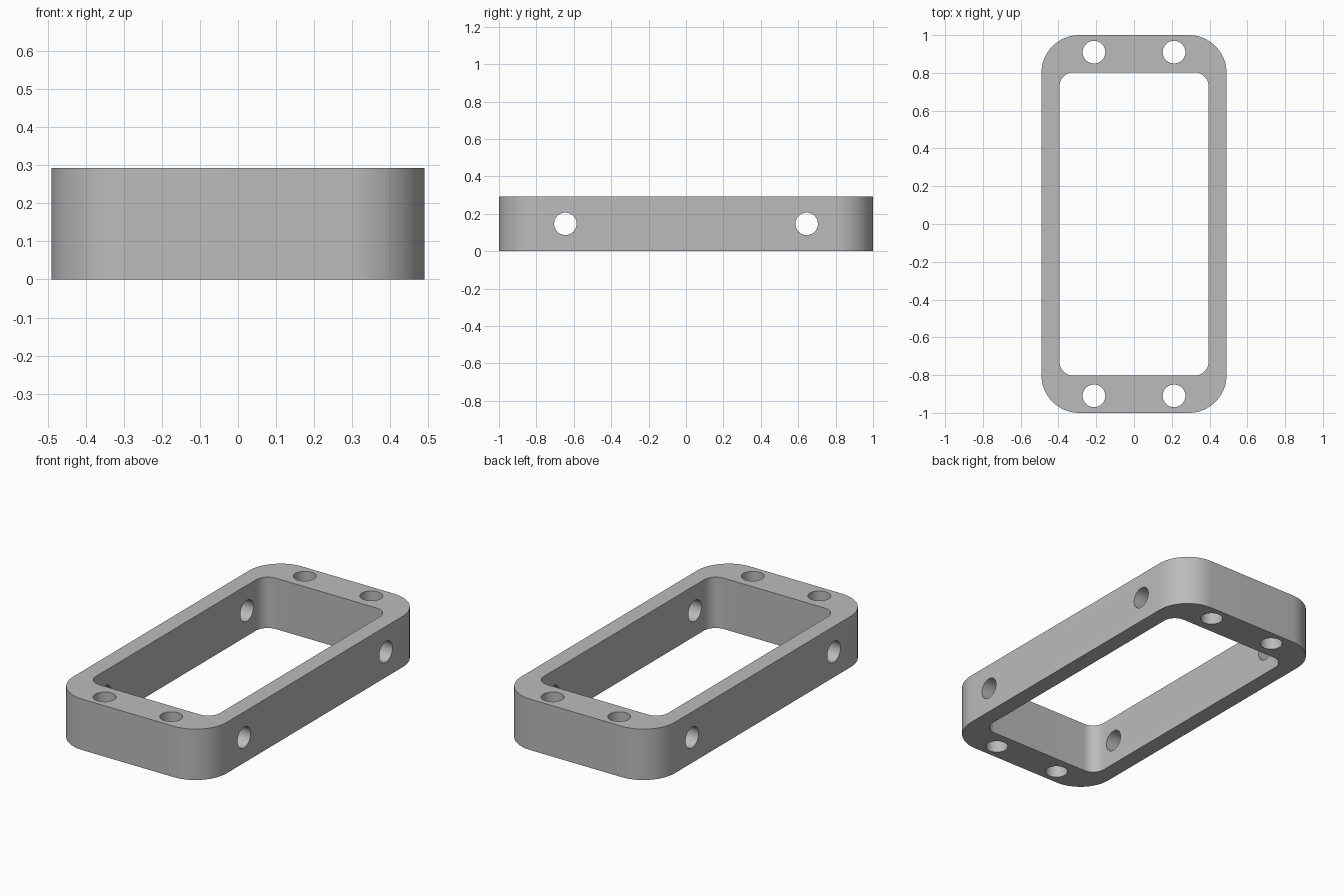
import bpy
import math

HEIGHT = 0.293

cube = bpy.data.objects.get("Cube")
if cube:
    bpy.data.objects.remove(cube, do_unlink=True)

grey = bpy.data.materials.new("light grey")
grey.use_nodes = True
colour = (0.5, 0.5, 0.5, 1)
grey.diffuse_color = colour
grey.node_tree.nodes["Principled BSDF"].inputs["Base Color"].default_value = colour


def rounded_block(name, hx, hy, radius, z0, z1, steps=16):
    """Upright prism with a rounded rectangle outline."""
    outline = []
    for quarter, (sx, sy) in enumerate([(1, 1), (-1, 1), (-1, -1), (1, -1)]):
        for i in range(steps + 1):
            a = (quarter + i / steps) * math.pi / 2
            outline.append((sx * (hx - radius) + radius * math.cos(a),
                            sy * (hy - radius) + radius * math.sin(a)))
    n = len(outline)
    verts = [(x, y, z) for z in (z0, z1) for x, y in outline]
    faces = [(i, (i + 1) % n, n + (i + 1) % n, n + i) for i in range(n)]
    faces += [tuple(reversed(range(n))), tuple(range(n, 2 * n))]
    mesh = bpy.data.meshes.new(name)
    mesh.from_pydata(verts, [], faces)
    mesh.materials.append(grey)
    obj = bpy.data.objects.new(name, mesh)
    bpy.context.collection.objects.link(obj)
    return obj


def drill(name, location, rotation=(0, 0, 0), radius=0.06, depth=0.6):
    """Cylinder used to cut a round hole."""
    bpy.ops.mesh.primitive_cylinder_add(vertices=48, radius=radius, depth=depth,
                                        location=location, rotation=rotation)
    obj = bpy.context.object
    obj.name = name
    obj.data.materials.append(grey)
    return obj


# Frame body and its central opening
frame = rounded_block("frame", 0.49, 1.0, 0.2, 0, HEIGHT)
cutters = [rounded_block("opening_cutter", 0.395, 0.803, 0.075, -0.1, HEIGHT + 0.1)]

# Vertical holes in the end bars, cross holes in the side bars
for sy in (-1, 1):
    for sx in (-1, 1):
        cutters.append(drill("end_hole_cutter", (sx * 0.212, sy * 0.91, HEIGHT / 2)))
        cutters.append(drill("side_hole_cutter", (sx * 0.45, sy * 0.645, HEIGHT / 2),
                             (0, math.pi / 2, 0), depth=0.3))

bpy.ops.object.select_all(action="DESELECT")
frame.select_set(True)
bpy.context.view_layer.objects.active = frame
for cutter in cutters:
    cut = frame.modifiers.new("cut", "BOOLEAN")
    cut.operation = "DIFFERENCE"
    cut.solver = "EXACT"
    cut.object = cutter
    bpy.ops.object.modifier_apply(modifier=cut.name)
for cutter in cutters:
    bpy.data.objects.remove(cutter, do_unlink=True)

# Smooth curved walls, crisp rims
bpy.ops.object.shade_smooth_by_angle(angle=math.radians(30))
